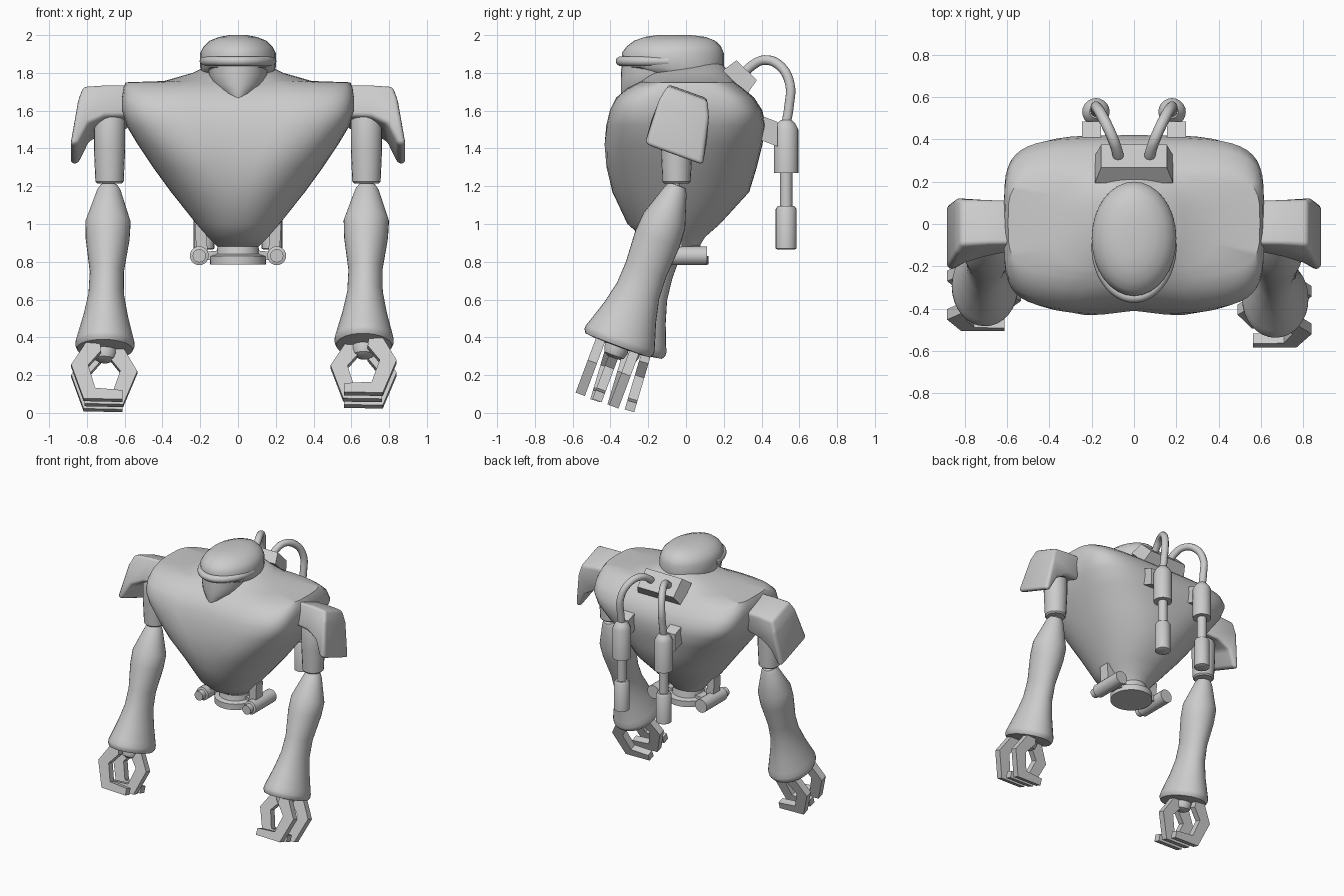
import bpy, bmesh, math
from mathutils import Matrix

cube = bpy.data.objects.get("Cube")
if cube:
    bpy.data.objects.remove(cube)

GREY = (0.6, 0.6, 0.6, 1)
grey = bpy.data.materials.new("plain grey")
grey.use_nodes = True
grey.diffuse_color = GREY
grey.node_tree.nodes["Principled BSDF"].inputs["Base Color"].default_value = GREY


def finish(name, bm, matrix=Matrix(), bevel=0, angle=35):
    """Turn a bmesh into a shaded object."""
    bmesh.ops.recalc_face_normals(bm, faces=bm.faces)
    if bevel:
        bmesh.ops.bevel(bm, geom=bm.edges[:], offset=bevel, segments=3, profile=0.5,
                        affect='EDGES', clamp_overlap=True)
    bm.transform(matrix)
    bmesh.ops.recalc_face_normals(bm, faces=bm.faces)
    mesh = bpy.data.meshes.new(name)
    bm.to_mesh(mesh)
    bm.free()
    mesh.materials.append(grey)
    mesh.shade_smooth()
    mesh.set_sharp_from_angle(angle=math.radians(angle))
    obj = bpy.data.objects.new(name, mesh)
    bpy.context.collection.objects.link(obj)
    return obj


def loft(name, rings, matrix=Matrix(), n=32, angle=35):
    """Skin rings given as (z, half width, y front, y back, squareness)."""
    bm = bmesh.new()
    loops = []
    for z, w, front, back, power in rings:
        loop = []
        for i in range(n):
            a = math.tau * i / n
            c, s = math.cos(a), math.sin(a)
            x = w * math.copysign(abs(c) ** (2 / power), c)
            y = (front + back) / 2 + (back - front) / 2 * math.copysign(abs(s) ** (2 / power), s)
            loop.append(bm.verts.new((x, y, z)))
        loops.append(loop)
    for a, b in zip(loops, loops[1:]):
        for i in range(n):
            j = (i + 1) % n
            bm.faces.new((a[i], a[j], b[j], b[i]))
    bm.faces.new(loops[0])
    bm.faces.new(loops[-1])
    return finish(name, bm, matrix, angle=angle)


def turned(name, profile, matrix=Matrix(), n=20):
    """Round part from (z, radius) pairs."""
    return loft(name, [(z, r, -r, r, 2) for z, r in profile], matrix, n)


def prism(name, outline, y0, y1, matrix=Matrix(), bevel=0):
    """Extrude an x, z outline along y."""
    bm = bmesh.new()
    a = [bm.verts.new((x, y0, z)) for x, z in outline]
    b = [bm.verts.new((x, y1, z)) for x, z in outline]
    bm.faces.new(a)
    bm.faces.new(b)
    for i in range(len(a)):
        j = (i + 1) % len(a)
        bm.faces.new((a[i], a[j], b[j], b[i]))
    return finish(name, bm, matrix, bevel)


def tube(name, points, radius):
    """Smooth pipe through points, converted to a mesh."""
    curve = bpy.data.curves.new(name, 'CURVE')
    curve.dimensions = '3D'
    curve.bevel_depth = radius
    curve.bevel_resolution = 3
    curve.resolution_u = 5
    curve.use_fill_caps = True
    spline = curve.splines.new('BEZIER')
    spline.bezier_points.add(len(points) - 1)
    for bp, p in zip(spline.bezier_points, points):
        bp.co = p
        bp.handle_left_type = bp.handle_right_type = 'AUTO'
    temp = bpy.data.objects.new(name + " guide", curve)
    bpy.context.collection.objects.link(temp)
    bpy.context.view_layer.update()
    mesh = bpy.data.meshes.new_from_object(temp.evaluated_get(bpy.context.evaluated_depsgraph_get()))
    bpy.data.objects.remove(temp)
    bm = bmesh.new()
    bm.from_mesh(mesh)
    bpy.data.meshes.remove(mesh)
    return finish(name, bm, angle=50)


# Torso: narrow waist, broad rounded shoulders, low hump on top
torso = loft("torso", [
    (0.88, 0.11, -0.14, 0.07, 2), (0.93, 0.16, -0.23, 0.10, 2.1), (1.0, 0.22, -0.31, 0.18, 2.2),
    (1.17, 0.355, -0.39, 0.335, 2.3), (1.3, 0.45, -0.44, 0.375, 2.6), (1.42, 0.53, -0.44, 0.405, 3.2),
    (1.52, 0.59, -0.425, 0.42, 4), (1.6, 0.615, -0.405, 0.405, 4.8), (1.67, 0.615, -0.37, 0.36, 4.8),
    (1.72, 0.608, -0.31, 0.30, 4.5), (1.75, 0.595, -0.25, 0.26, 4), (1.757, 0.39, -0.235, 0.25, 3),
    (1.80, 0.24, -0.19, 0.23, 2.5), (1.85, 0.14, -0.02, 0.19, 2)], n=48, angle=40)
# Shallow dip down the middle of the chest
for v in torso.data.vertices:
    if v.co.y < -0.25 and v.co.z > 1.2:
        v.co.y += 0.03 * max(0, 1 - abs(v.co.x) / 0.22)

# Head: cranium, jaw and brow band
loft("cranium", [
    (1.78, 0.18, -0.20, 0.19, 2), (1.83, 0.2, -0.33, 0.2, 2), (1.905, 0.2, -0.34, 0.2, 2),
    (1.94, 0.182, -0.315, 0.185, 2), (1.97, 0.15, -0.275, 0.155, 2),
    (1.99, 0.10, -0.22, 0.105, 2), (2.0, 0.045, -0.15, 0.03, 2)], angle=50)
loft("jaw", [
    (1.66, 0.04, -0.34, -0.1, 2), (1.69, 0.09, -0.345, -0.05, 2), (1.74, 0.135, -0.345, 0, 2),
    (1.79, 0.155, -0.345, 0.05, 2), (1.86, 0.165, -0.34, 0.1, 2)], angle=50)
tube("brow_band", [(0.178 * math.cos(a), -0.09 + 0.256 * math.sin(a), 1.862)
                   for a in (math.pi + math.pi * i / 8 for i in range(9))], 0.026)

# Tapered back plate that feeds the pipes
plate = bmesh.new()
bmesh.ops.create_cube(plate, size=1)
for v in plate.verts:
    top = v.co.z > 0
    v.co = (v.co.x * (0.31 if top else 0.37), v.co.y * (0.15 if top else 0.18), v.co.z * 0.09)
finish("back_plate", plate, Matrix.Translation((0, 0.29, 1.782)) @ Matrix.Rotation(math.radians(-44), 4, 'X'))

# Waist mount
turned("waist_disc", [(0.785, 0.148), (0.83, 0.148), (0.84, 0.115), (0.9, 0.105)],
       Matrix.Translation((0, -0.03, 0)), 32)

FINGER = [(0.03, 0.87), (0.085, 0.88), (0.175, 1.03), (0.105, 1.215), (-0.1, 1.215),
          (-0.1, 1.165), (0.045, 1.155), (0.085, 1.03), (0.02, 0.95)]

for side, s, swing, lean in (("left", 1, 20.5, 1), ("right", -1, 16.5, 1.4)):
    place = Matrix.Diagonal((s, 1, 1, 1))

    # Back canisters, rod, bracket and pipe
    can = Matrix.Translation((0.18 * s, 0.53, 0))
    turned(side + "_upper_canister", [(1.27, 0.065), (1.5, 0.065), (1.53, 0.05), (1.55, 0.03)], can)
    turned(side + "_canister_rod", [(1.05, 0.033), (1.3, 0.033)], can)
    turned(side + "_lower_canister", [(0.865, 0.045), (0.87, 0.055), (1.08, 0.055), (1.095, 0.045)], can)
    bracket = bmesh.new()
    bmesh.ops.create_cube(bracket, size=1)
    for v in bracket.verts:
        v.co = (0.2 * s + v.co.x * 0.09, 0.42 + v.co.y * 0.13, 1.5 + v.co.z * 0.13 - v.co.y * 0.05)
    finish(side + "_bracket", bracket)
    tube(side + "_pipe", [(0.07 * s, 0.29, 1.78), (0.08 * s, 0.345, 1.835), (0.105 * s, 0.415, 1.868),
                          (0.145 * s, 0.5, 1.835), (0.175 * s, 0.55, 1.74), (0.18 * s, 0.545, 1.62),
                          (0.18 * s, 0.53, 1.53)], 0.026)

    # Waist thruster with narrow front nozzle and hanging strut
    turned(side + "_thruster", [(-0.19, 0.035), (-0.15, 0.035), (-0.145, 0.05), (0.11, 0.05)],
           Matrix.Translation((0.205 * s, 0, 0.832)) @ Matrix.Rotation(math.radians(-90), 4, 'X'))
    prism(side + "_strut", [(0.16, 0.84), (0.22, 0.84), (0.228, 1.0), (0.17, 1.0)], -0.1, -0.02, place)
    prism(side + "_waist_arm", [(0.1, 0.81), (0.2, 0.81), (0.2, 0.85), (0.1, 0.86)], -0.06, 0.03, place)

    # Shoulder pad: hooked outline, softened, then skewed to lean back
    pad = prism(side + "_shoulder_pad", [
        (0.58, 1.72), (0.70, 1.72), (0.82, 1.71), (0.845, 1.63), (0.888, 1.36), (0.845, 1.36),
        (0.79, 1.48), (0.70, 1.53), (0.58, 1.54)], -0.12, 0.12, place, 0.021)
    for v in pad.data.vertices:
        t = min(max((1.72 - v.co.z) / 0.34, 0), 1)
        outer = min(max((abs(v.co.x) - 0.58) / 0.25, 0), 1)
        v.co.y = 0.01 - 0.07 * t + v.co.y * (0.87 + 0.4 * min(t * 2, 1) * outer)
        v.co.z -= 0.36 * (v.co.y + 0.04)

    # Upper arm and elbow pin
    turned(side + "_upper_arm", [(1.215, 0.065), (1.225, 0.075), (1.4, 0.083), (1.62, 0.083), (1.66, 0.06)],
           Matrix.Translation((0.68 * s, -0.05, 0)))
    turned(side + "_elbow_pin", [(1.14, 0.016), (1.25, 0.016)], Matrix.Translation((0.68 * s, -0.05, 0)), 12)

    # Forearm and hand share one frame whose z runs down the arm
    arm = (Matrix.Translation((0.683 * s, -0.045, 1.205)) @ Matrix.Rotation(math.radians(-swing), 4, 'X')
           @ Matrix.Rotation(math.radians(lean), 4, 'Y') @ Matrix.Diagonal((s, 1, -1, 1)))
    loft(side + "_forearm", [(d, rx, -ry, ry, 2) for d, rx, ry in (
        (0, 0.045, 0.045), (0.025, 0.062, 0.06), (0.2, 0.12, 0.118), (0.3, 0.116, 0.125),
        (0.48, 0.09, 0.114), (0.6, 0.094, 0.12), (0.72, 0.118, 0.148), (0.83, 0.147, 0.183),
        (0.865, 0.156, 0.195), (0.885, 0.157, 0.195), (0.905, 0.148, 0.182), (0.91, 0.1, 0.13))], arm, 32, 50)
    turned(side + "_wrist", [(0.88, 0.06), (0.93, 0.065), (0.96, 0.055), (0.975, 0.03)], arm)
    for name, y, flip in (("front_finger", -0.095, 1), ("rear_finger", 0.095, 1), ("thumb", 0, -1)):
        prism(side + "_" + name, [(x * flip, d) for x, d in FINGER], y - 0.026, y + 0.026, arm)
